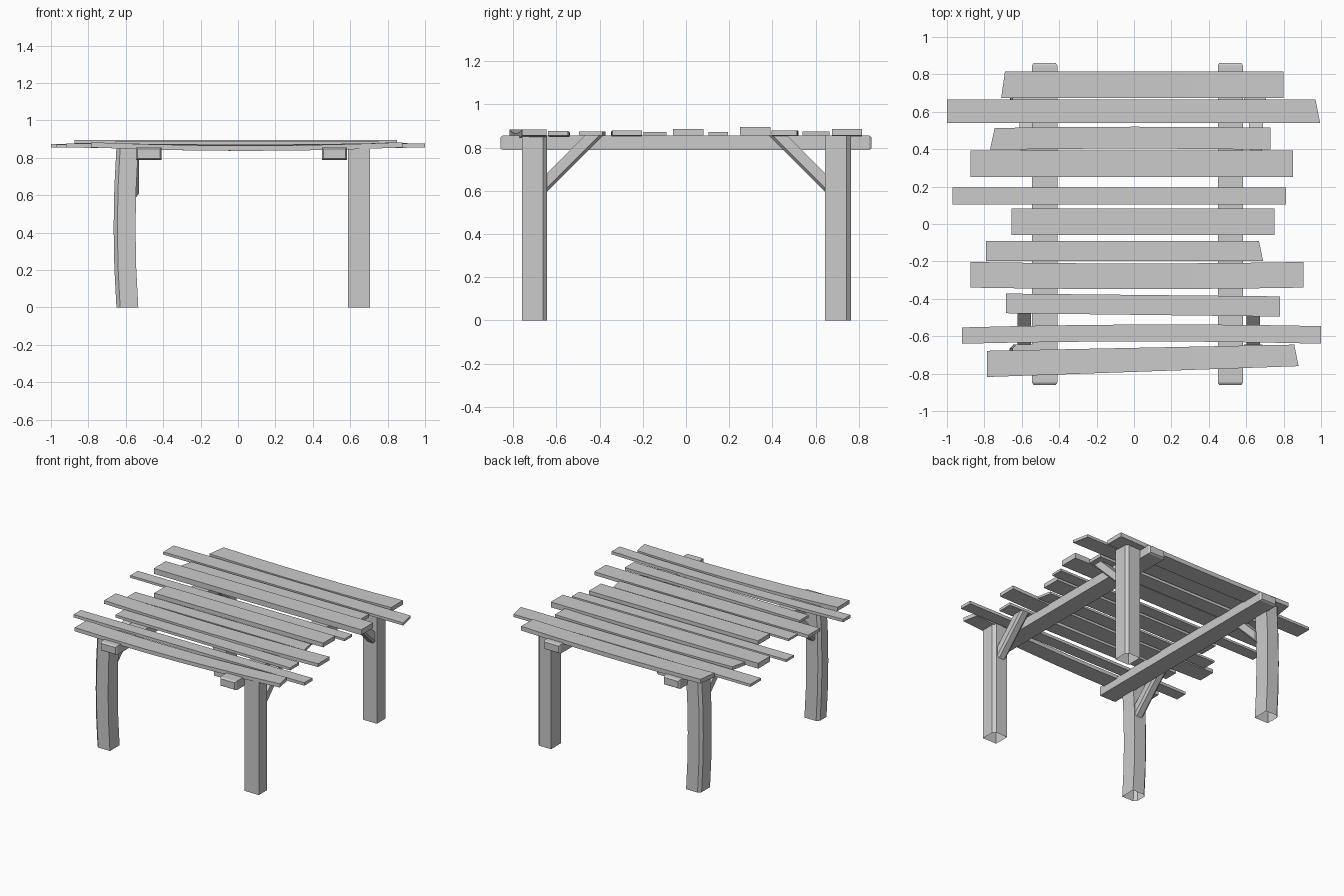
import bpy, bmesh
from mathutils import Vector

if "Cube" in bpy.data.objects:
    bpy.data.objects.remove(bpy.data.objects["Cube"])


def loft(name, rings, cap_start=True, cap_end=True):
    """Skin a list of matching point rings into a flat-shaded object."""
    bm = bmesh.new()
    loops = [[bm.verts.new(p) for p in r] for r in rings]
    n = len(loops[0])
    for a, b in zip(loops, loops[1:]):
        for i in range(n):
            j = (i + 1) % n
            bm.faces.new((a[i], a[j], b[j], b[i]))
    if cap_start:
        bm.faces.new(loops[0][::-1])
    if cap_end:
        bm.faces.new(loops[-1])
    bmesh.ops.recalc_face_normals(bm, faces=bm.faces)
    me = bpy.data.meshes.new(name)
    bm.to_mesh(me)
    bm.free()
    ob = bpy.data.objects.new(name, me)
    bpy.context.collection.objects.link(ob)
    return ob


def post(name, x0, x1, y0, y1, cut, bend):
    """Upright with some corners cut off and a slight bow; open underneath."""
    c = 0.02
    section = []
    for sx, sy in ((-1, -1), (1, -1), (1, 1), (-1, 1)):
        x, y = (x0 if sx < 0 else x1), (y0 if sy < 0 else y1)
        if (sx, sy) in cut:
            pts = [(x - sx * c, y), (x, y - sy * c)]
            section += pts if sx * sy < 0 else pts[::-1]
        else:
            section.append((x, y))
    rings = []
    for t in (0, 0.25, 0.5, 0.75, 1):
        dx = bend * 4 * t * (1 - t)
        rings.append([(x + dx, y, t * 0.855) for x, y in section])
    loft(name, rings, cap_start=False)


def beam(name, x0, x1):
    """Long side beam with chamfered tips."""
    rings = []
    for y, i in ((-0.86, 0.008), (-0.848, 0), (0.848, 0), (0.86, 0.008)):
        rings.append([(x0 + i, y, 0.788 + i), (x1 - i, y, 0.788 + i),
                      (x1 - i, y, 0.855 - i), (x0 + i, y, 0.855 - i)])
    loft(name, rings)


def brace(name, x0, x1, side):
    """Diagonal strut from post to beam, with its lower edges cut."""
    c = 0.015
    low = Vector((0, side * 0.65, 0.59)), Vector((0, side * 0.385, 0.855))
    high = Vector((0, side * 0.65, 0.675)), Vector((0, side * 0.47, 0.855))
    rings = []
    for a, b in zip(low, high):
        k = a.lerp(b, 0.2)
        rings.append([(x0 + c, a.y, a.z), (x1 - c, a.y, a.z), (x1, k.y, k.z),
                      (x1, b.y, b.z), (x0, b.y, b.z), (x0, k.y, k.z)])
    loft(name, rings)


def plank(name, left, right, top, bow=0.0, sag=0.0):
    """left/right = (x low edge, y low edge, x high edge, y high edge)."""
    steps = 6 if bow or sag else 1
    rings = []
    for i in range(steps + 1):
        t = i / steps
        k = 4 * t * (1 - t)
        xa, ya, xb, yb = (l + (r - l) * t for l, r in zip(left, right))
        dy, dz = bow * k, -sag * k
        rings.append([(xa, ya + dy, 0.855 + dz), (xb, yb + dy, 0.855 + dz),
                      (xb, yb + dy, top + dz), (xa, ya + dy, top + dz)])
    loft(name, rings)


# Posts
post("front_left_post", -0.65, -0.533, -0.76, -0.645, {(-1, -1), (-1, 1)}, -0.015)
post("back_left_post", -0.65, -0.535, 0.643, 0.763, {(-1, 1)}, -0.014)
post("front_right_post", 0.588, 0.705, -0.76, -0.643, {(1, 1)}, 0.0)
post("back_right_post", 0.588, 0.705, 0.643, 0.763, {(1, 1)}, 0.0)

# Beams
beam("left_beam", -0.545, -0.41)
beam("right_beam", 0.448, 0.582)

# Braces
brace("front_left_brace", -0.622, -0.55, -1)
brace("back_left_brace", -0.612, -0.53, 1)
brace("front_right_brace", 0.602, 0.674, -1)
brace("back_right_brace", 0.615, 0.69, 1)

# Roof planks, back to front
planks = [
    ((-0.71, 0.675, -0.69, 0.815), (0.80, 0.675, 0.80, 0.815), 0.887, 0, 0.01),
    ((-1.0, 0.54, -1.0, 0.665), (0.995, 0.54, 0.97, 0.665), 0.875, 0, 0),
    ((-0.77, 0.397, -0.745, 0.513), (0.73, 0.397, 0.73, 0.515), 0.88, 0.006, 0.005),
    ((-0.875, 0.25, -0.875, 0.392), (0.85, 0.25, 0.85, 0.392), 0.895, 0, 0),
    ((-0.97, 0.105, -0.97, 0.195), (0.813, 0.105, 0.813, 0.195), 0.872, 0, 0),
    ((-0.655, -0.06, -0.655, 0.082), (0.75, -0.06, 0.75, 0.082), 0.887, 0, 0),
    ((-0.79, -0.197, -0.79, -0.09), (0.69, -0.197, 0.668, -0.09), 0.871, 0, 0),
    ((-0.875, -0.34, -0.875, -0.203), (0.905, -0.34, 0.905, -0.203), 0.88, -0.008, 0.008),
    ((-0.685, -0.477, -0.685, -0.372), (0.78, -0.495, 0.78, -0.387), 0.875, 0, 0),
    ((-0.92, -0.64, -0.92, -0.553), (1.0, -0.64, 1.0, -0.546), 0.877, 0.012, 0.008),
    ((-0.785, -0.818, -0.785, -0.678), (0.88, -0.76, 0.857, -0.645), 0.883, 0, 0.018),
]
for i, args in enumerate(planks, 1):
    plank(f"roof_plank_{i}", *args)
